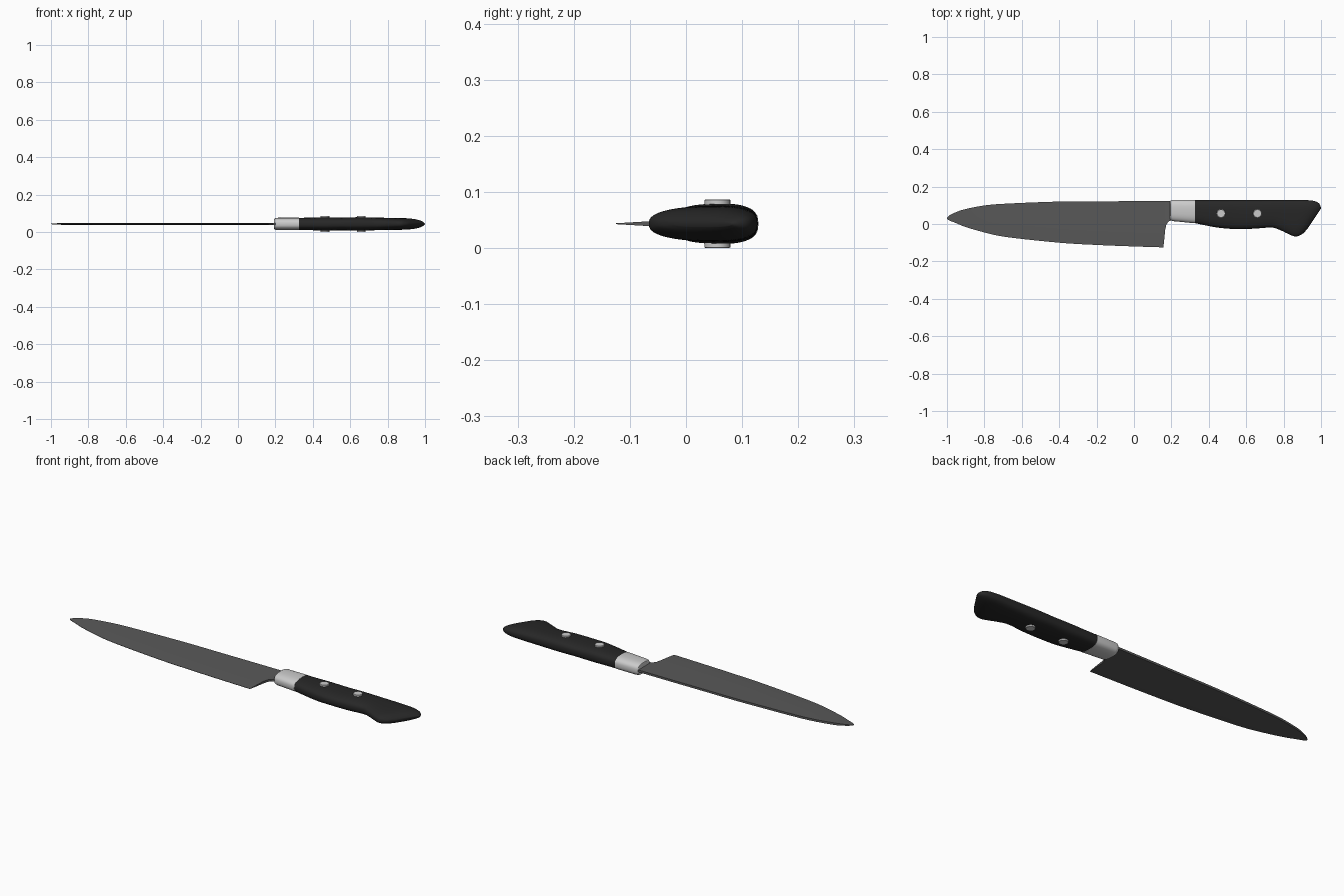
import bpy, bmesh, math

if "Cube" in bpy.data.objects:
    bpy.data.objects.remove(bpy.data.objects["Cube"])

ZC = 0.0435  # mid-plane height of the knife


def material(name, r, g, b):
    m = bpy.data.materials.new(name)
    m.diffuse_color = (r, g, b, 1)
    m.use_nodes = True
    m.node_tree.nodes["Principled BSDF"].inputs["Base Color"].default_value = m.diffuse_color
    return m


STEEL = material("blade steel", 0.1, 0.1, 0.1)
BLACK = material("handle black", 0.02, 0.02, 0.02)
SILVER = material("polished silver", 0.6, 0.6, 0.6)


def smooth_path(pts, sub=5):
    """Catmull-Rom resampling of tuples."""
    out = []
    for i in range(len(pts) - 1):
        p0, p1 = pts[max(i - 1, 0)], pts[i]
        p2, p3 = pts[i + 1], pts[min(i + 2, len(pts) - 1)]
        for k in range(sub):
            t = k / sub
            out.append(tuple(0.5 * (2 * b + (c - a) * t + (2 * a - 5 * b + 4 * c - d) * t * t
                                    + (3 * b - a - 3 * c + d) * t ** 3)
                             for a, b, c, d in zip(p0, p1, p2, p3)))
    return out + [pts[-1]]


def skin(name, rings, mat, angle):
    """Join equal-sized closed rings into a capped solid."""
    bm = bmesh.new()
    vr = [[bm.verts.new(p) for p in r] for r in rings]
    n = len(vr[0])
    for a, b in zip(vr, vr[1:]):
        for i in range(n):
            j = (i + 1) % n
            bm.faces.new((a[i], a[j], b[j], b[i]))
    bm.faces.new(vr[0])
    bm.faces.new(vr[-1])
    bmesh.ops.recalc_face_normals(bm, faces=bm.faces[:])
    me = bpy.data.meshes.new(name)
    bm.to_mesh(me)
    bm.free()
    me.materials.append(mat)
    ob = bpy.data.objects.new(name, me)
    bpy.context.collection.objects.link(ob)
    bpy.context.view_layer.objects.active = ob
    ob.select_set(True)
    bpy.ops.object.shade_smooth_by_angle(angle=math.radians(angle))
    ob.select_set(False)
    return ob


def oval(xt, yt, xb, yb, h, n=40, e=2 / 2.7):
    """Rounded section from a top point to a bottom point, half thickness h."""
    ring = []
    for i in range(n):
        a = 2 * math.pi * i / n
        c, s = math.cos(a), math.sin(a)
        u = 0.5 + 0.5 * math.copysign(abs(c) ** e, c)
        w = math.copysign(abs(s) ** e, s)
        ring.append((xb + (xt - xb) * u, yb + (yt - yb) * u, ZC + h * w * (0.9 + 0.1 * u)))
    return ring


# Blade: columns of (x, spine y, edge y), then the curved heel
body = smooth_path([(-1.0, 0.033, 0.027), (-0.985, 0.047, 0.018), (-0.95, 0.064, 0.004),
                    (-0.9, 0.08, -0.016), (-0.8, 0.099, -0.045), (-0.68, 0.109, -0.07),
                    (-0.4, 0.12, -0.10), (-0.2, 0.121, -0.112), (0.0, 0.122, -0.12),
                    (0.157, 0.122, -0.125)])
heel = [(0.162, 0.122, -0.08), (0.167, 0.122, -0.03), (0.173, 0.122, -0.004),
        (0.184, 0.122, 0.013), (0.198, 0.122, 0.019), (0.24, 0.122, 0.022)]
rings = []
for x, top, low in body + heel:
    edge = -0.125 if x > 0.16 else low
    side = []
    for f in (0, 0.15, 0.4, 1):
        y = low + (top - low) * f
        side.append((y, 0.0008 + 0.0047 * min(1, (y - edge) / 0.08)))
    rings.append([(x, y, ZC + t) for y, t in side] + [(x, y, ZC - t) for y, t in side[::-1]])
skin("blade", rings, STEEL, 30)

# Bolster: metal collar with a rounded front rim
collar = [(0.192, 0.118, 0.030, 0.022), (0.194, 0.123, 0.024, 0.029), (0.201, 0.127, 0.018, 0.033),
          (0.212, 0.129, 0.015, 0.0345), (0.325, 0.129, 0.004, 0.035)]
skin("bolster", [oval(x, t, x, b, h) for x, t, b, h in collar], SILVER, 40)

# Handle: slanted sections sweeping into the flared butt
grip = smooth_path([(0.325, 0.128, 0.325, 0.005, 0.034), (0.40, 0.128, 0.40, -0.011, 0.0355),
                    (0.47, 0.128, 0.47, -0.022, 0.0375), (0.56, 0.128, 0.55, -0.027, 0.036),
                    (0.66, 0.128, 0.64, -0.025, 0.0375), (0.76, 0.128, 0.735, -0.019, 0.035),
                    (0.84, 0.128, 0.78, -0.032, 0.034), (0.90, 0.128, 0.82, -0.051, 0.033),
                    (0.945, 0.126, 0.85, -0.064, 0.031), (0.975, 0.119, 0.872, -0.066, 0.027),
                    (0.991, 0.108, 0.889, -0.060, 0.021), (0.998, 0.093, 0.908, -0.047, 0.013),
                    (0.999, 0.082, 0.93, -0.022, 0.006)])
skin("handle", [oval(*s) for s in grip], BLACK, 50)

# Rivets: pins running through the handle, standing slightly proud
for i, x in enumerate((0.465, 0.66)):
    prof = [(-0.0435, 0.021), (-0.042, 0.023), (0.042, 0.023), (0.0435, 0.021)]
    skin(f"rivet_{i + 1}",
         [[(x + r * math.cos(math.tau * k / 24), 0.056 + r * math.sin(math.tau * k / 24), ZC + z)
           for k in range(24)] for z, r in prof], SILVER, 30)
